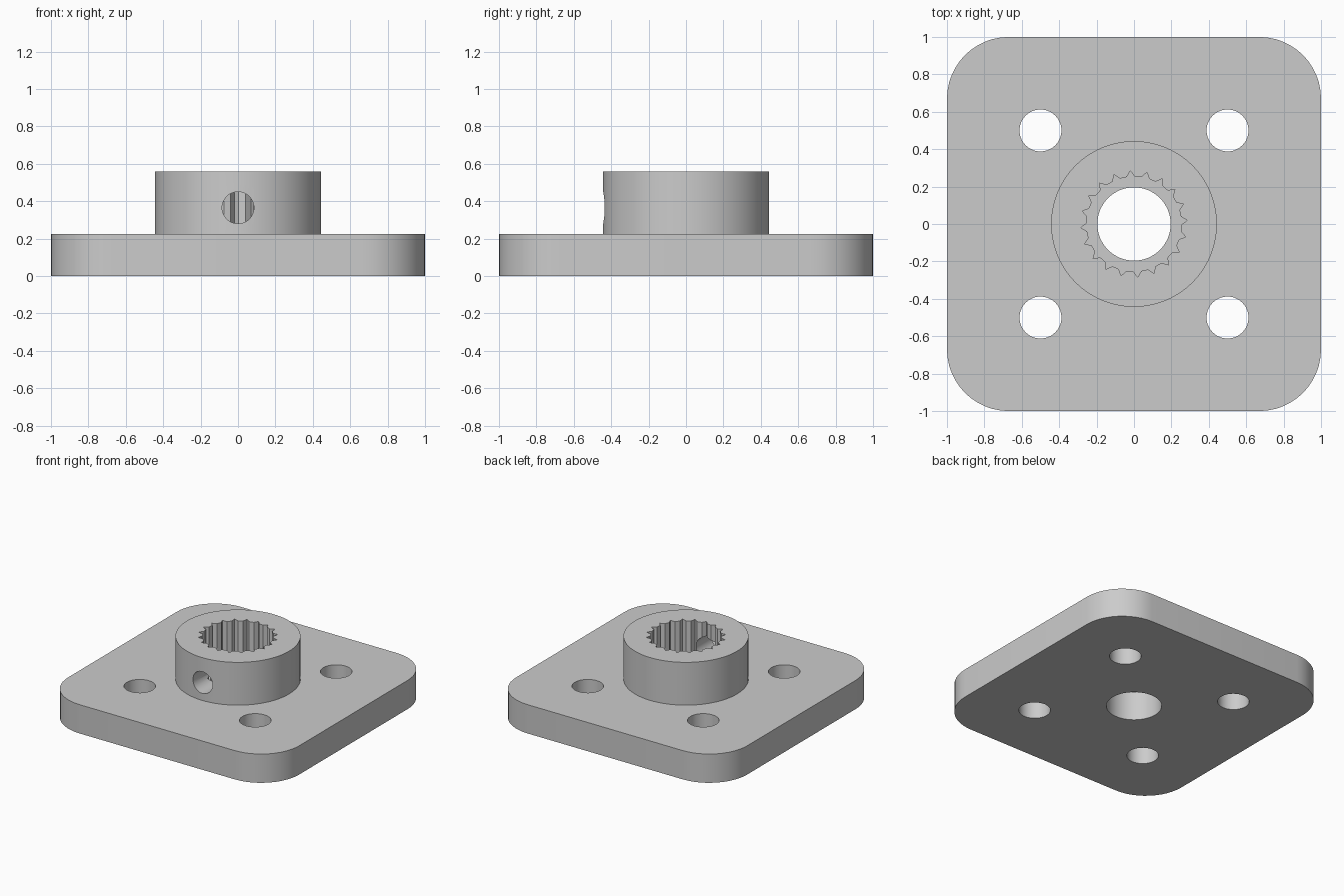
import bpy, bmesh
from math import sin, cos, pi, radians
from mathutils import Matrix

if "Cube" in bpy.data.objects:
    bpy.data.objects.remove(bpy.data.objects["Cube"], do_unlink=True)

PLATE_TOP, HUB_TOP = 0.225, 0.56

grey = bpy.data.materials.new("grey")
grey.use_nodes = True
grey.diffuse_color = (0.6, 0.6, 0.6, 1)
grey.node_tree.nodes["Principled BSDF"].inputs["Base Color"].default_value = (0.6, 0.6, 0.6, 1)


def circle(r, n=64, x=0, y=0):
    return [(x + r * cos(2 * pi * i / n), y + r * sin(2 * pi * i / n)) for i in range(n)]


def prism(name, outline, z0, z1, matrix=Matrix()):
    """Extrude a flat outline from z0 to z1."""
    bm = bmesh.new()
    face = bm.faces.new([bm.verts.new((x, y, z0)) for x, y in outline])
    ext = bmesh.ops.extrude_face_region(bm, geom=[face])
    moved = [v for v in ext["geom"] if isinstance(v, bmesh.types.BMVert)]
    bmesh.ops.translate(bm, verts=moved, vec=(0, 0, z1 - z0))
    bmesh.ops.recalc_face_normals(bm, faces=bm.faces)
    bm.transform(matrix)
    mesh = bpy.data.meshes.new(name)
    bm.to_mesh(mesh)
    bm.free()
    mesh.materials.append(grey)
    obj = bpy.data.objects.new(name, mesh)
    bpy.context.collection.objects.link(obj)
    return obj


def combine(target, tool, operation):
    """Apply a boolean and discard the tool object."""
    mod = target.modifiers.new(operation, 'BOOLEAN')
    mod.operation, mod.object, mod.solver = operation, tool, 'EXACT'
    bpy.context.view_layer.objects.active = target
    bpy.ops.object.modifier_apply(modifier=mod.name)
    bpy.data.objects.remove(tool, do_unlink=True)


# Square plate with rounded corners
radius, steps = 0.33, 12
plate_outline = []
for quarter, (sx, sy) in enumerate([(1, 1), (-1, 1), (-1, -1), (1, -1)]):
    for i in range(steps + 1):
        a = (quarter + i / steps) * pi / 2
        plate_outline.append((sx * (1 - radius) + radius * cos(a),
                              sy * (1 - radius) + radius * sin(a)))
flange = prism("hub_flange", plate_outline, 0, PLATE_TOP)

# Raised round hub
combine(flange, prism("hub", circle(0.443, 96), 0.1, HUB_TOP), 'UNION')

# Splined socket: pointed grooves around a round bore
teeth, socket = 20, []
for i in range(teeth):
    for offset, r in ((-0.27, 0.254), (0, 0.285), (0.27, 0.254)):
        a = radians(4) + 2 * pi * (i + offset) / teeth
        socket.append((r * cos(a), r * sin(a)))
combine(flange, prism("socket_cutter", socket, PLATE_TOP, 0.8), 'DIFFERENCE')

# Centre bore and four mounting holes
combine(flange, prism("bore_cutter", circle(0.196), -0.2, 0.4), 'DIFFERENCE')
for sx in (-1, 1):
    for sy in (-1, 1):
        hole = circle(0.112, 48, sx * 0.5, sy * 0.5)
        combine(flange, prism("mount_cutter", hole, -0.2, 0.4), 'DIFFERENCE')

# Set screw hole through the front wall of the hub
to_front = Matrix.Translation((0, 0, 0.365)) @ Matrix.Rotation(pi / 2, 4, 'X')
combine(flange, prism("screw_cutter", circle(0.085, 48), 0.1, 0.7, to_front), 'DIFFERENCE')

# Smooth the curved walls, keep the edges crisp
bpy.ops.object.select_all(action='DESELECT')
flange.select_set(True)
bpy.context.view_layer.objects.active = flange
bpy.ops.object.shade_smooth_by_angle(angle=radians(25))
